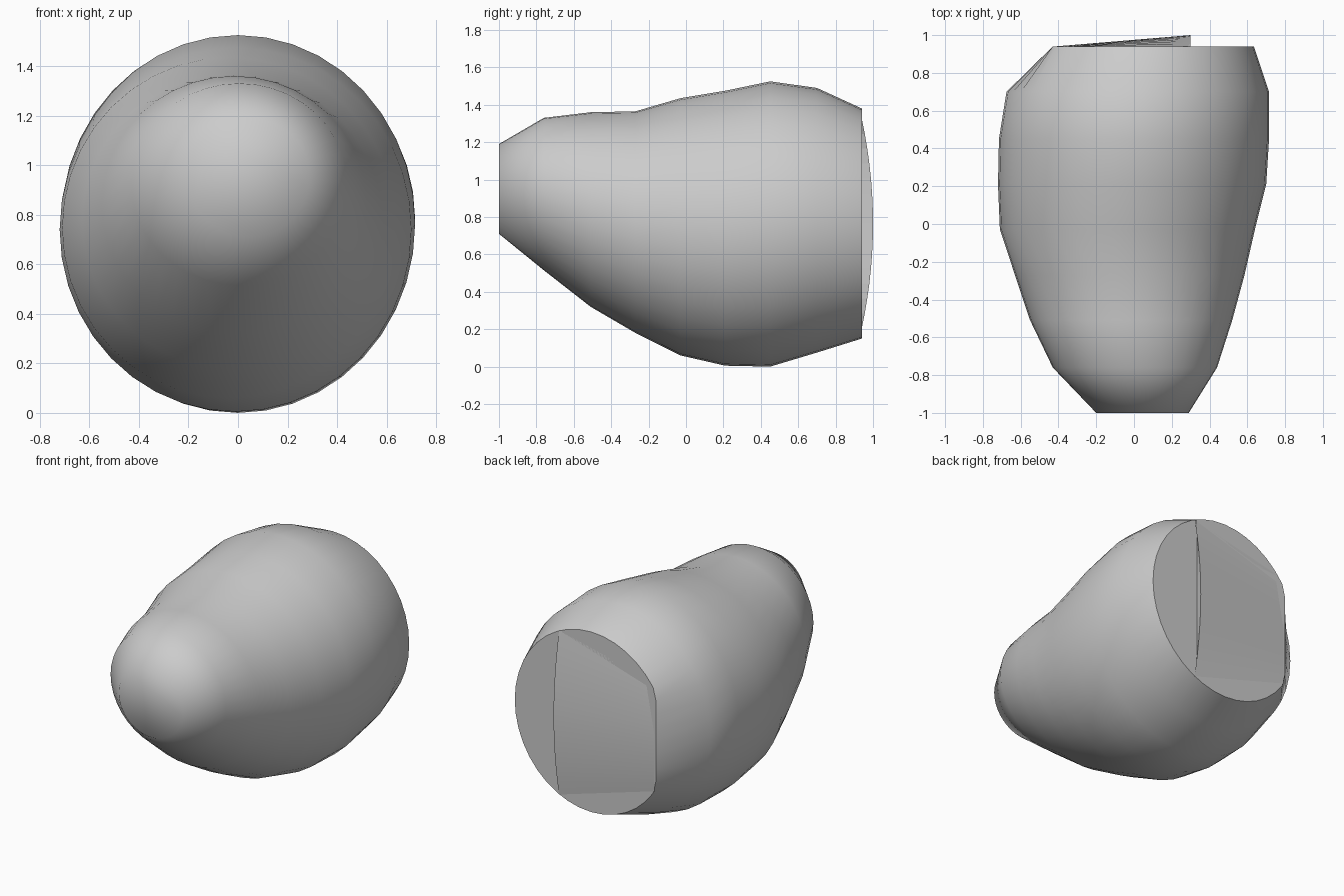
import bpy, bmesh, math

if "Cube" in bpy.data.objects:
    bpy.data.objects.remove(bpy.data.objects["Cube"])

SEG = 40

# y, left x, right x, bottom z, top z of each cross-section
STATIONS = [
    (-1.00, -0.20, 0.29, 0.71, 1.19),
    (-0.76, -0.43, 0.44, 0.515, 1.33),
    (-0.51, -0.55, 0.52, 0.32, 1.36),
    (-0.27, -0.63, 0.585, 0.18, 1.365),
    (-0.03, -0.71, 0.64, 0.06, 1.435),
    (0.21, -0.72, 0.70, 0.005, 1.475),
    (0.45, -0.715, 0.715, 0.0, 1.525),
    (0.70, -0.675, 0.715, 0.075, 1.49),
    (0.94, -0.52, 0.635, 0.15, 1.38),
]
BACK_Y = 0.94
BACK_LEFT = -0.43


def ring(bm, y, x0, x1, z0, z1):
    """Oval cross-section; the last one is cut straight on its left side."""
    cx, cz = (x0 + x1) / 2, (z0 + z1) / 2
    verts = []
    for i in range(SEG):
        a = 2 * math.pi * i / SEG
        x = cx + (x1 - x0) / 2 * math.cos(a)
        z = cz + (z1 - z0) / 2 * math.sin(a)
        if y == BACK_Y:
            x = max(x, BACK_LEFT)
        verts.append(bm.verts.new((x, y, z)))
    return verts


def finish(bm, name):
    bmesh.ops.recalc_face_normals(bm, faces=bm.faces)
    mesh = bpy.data.meshes.new(name)
    bm.to_mesh(mesh)
    bm.free()
    obj = bpy.data.objects.new(name, mesh)
    bpy.context.collection.objects.link(obj)
    return obj


# Tapered body with a smooth blunt nose and a flat back
bm = bmesh.new()
rings = [ring(bm, *s) for s in STATIONS]
for a, b in zip(rings, rings[1:]):
    for i in range(SEG):
        j = (i + 1) % SEG
        bm.faces.new((a[i], a[j], b[j], b[i])).smooth = True
bm.faces.new(rings[0]).smooth = True
back = bm.faces.new(rings[-1])
for e in back.edges:
    e.smooth = False
finish(bm, "body")

# Raised flap on the back: hinged at the left, lifted along a curved right edge
bm = bmesh.new()
rows = []
ROWS = 14
for i in range(ROWS + 1):
    t = 2 * i / ROWS - 1
    lift = BACK_Y + 0.06 * (1 - t * t)
    rows.append([bm.verts.new(p) for p in (
        (-0.42 + 0.07 * max(t, 0), BACK_Y, 0.80 + 0.38 * t),
        (0.30, lift, 0.765 + 0.56 * t),
        (0.28, BACK_Y, 0.765 + 0.56 * t))])
for a, b in zip(rows, rows[1:]):
    bm.faces.new((a[0], a[1], b[1], b[0])).smooth = True
    bm.faces.new((a[1], a[2], b[2], b[1]))
    bm.edges.get((a[1], b[1])).smooth = False
finish(bm, "back_flap")
